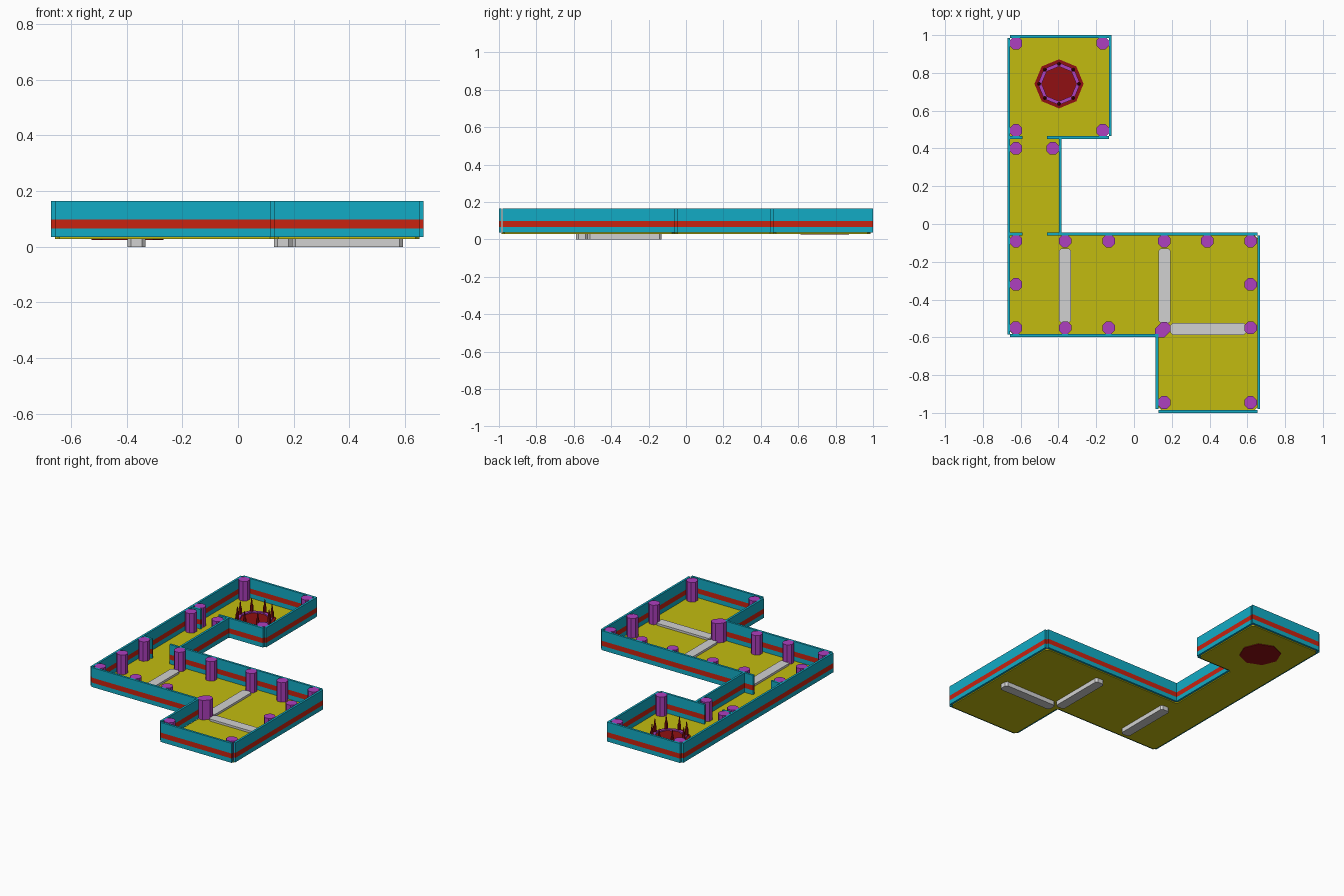
import bpy, bmesh
from math import pi, cos, sin
from mathutils import Vector

cube = bpy.data.objects.get("Cube")
if cube:
    bpy.data.objects.remove(cube)


def material(name, r, g, b):
    m = bpy.data.materials.new(name)
    m.use_nodes = True
    m.diffuse_color = (r, g, b, 1)
    m.node_tree.nodes["Principled BSDF"].inputs["Base Color"].default_value = (r, g, b, 1)
    return m


TEAL = material("teal", 0.006, 0.41, 0.56)
RED = material("stripe red", 0.58, 0.016, 0.005)
YELLOW = material("floor yellow", 0.54, 0.50, 0.005)
GREY = material("light grey", 0.64, 0.64, 0.64)
PURPLE = material("purple", 0.42, 0.05, 0.52)
MAROON = material("dark red", 0.28, 0.005, 0.006)

FLOOR_Z, TOP_Z = 0.036, 0.165


def finish(name, bm, *mats):
    bmesh.ops.recalc_face_normals(bm, faces=bm.faces)
    me = bpy.data.meshes.new(name)
    bm.to_mesh(me)
    bm.free()
    for m in mats:
        me.materials.append(m)
    ob = bpy.data.objects.new(name, me)
    bpy.context.collection.objects.link(ob)
    return ob


def prism(name, pts, z0, z1, mat):
    bm = bmesh.new()
    face = bm.faces.new([bm.verts.new((x, y, z0)) for x, y in pts])
    top = bmesh.ops.extrude_face_region(bm, geom=[face])["geom"]
    bmesh.ops.translate(bm, vec=(0, 0, z1 - z0),
                        verts=[v for v in top if isinstance(v, bmesh.types.BMVert)])
    return finish(name, bm, mat)


def octagon(x, y, r, turn=0.0):
    return [(x + r * cos(turn + i * pi / 4), y + r * sin(turn + i * pi / 4)) for i in range(8)]


def chamfered(pts, c):
    # Cut every corner of an outline by the length c
    out = []
    for i, p in enumerate(pts):
        p = Vector(p)
        for q in (Vector(pts[i - 1]), Vector(pts[(i + 1) % len(pts)])):
            out.append(tuple(p + (q - p).normalized() * c))
    return out


def rect(x0, y0, x1, y1):
    return [(x0, y0), (x1, y0), (x1, y1), (x0, y1)]


def wall(name, x0, y0, x1, y1):
    # Thin wall with a painted stripe around it
    bm = bmesh.new()
    rings = [[bm.verts.new((x, y, z)) for x, y in rect(x0, y0, x1, y1)]
             for z in (FLOOR_Z, 0.065, 0.098, TOP_Z)]
    for k in range(3):
        for i in range(4):
            j = (i + 1) % 4
            f = bm.faces.new((rings[k][i], rings[k][j], rings[k + 1][j], rings[k + 1][i]))
            f.material_index = 1 if k == 1 else 0
    bm.faces.new(rings[0])
    bm.faces.new(rings[3])
    finish(name, bm, TEAL, RED)


# Floor slab
outline = [(-0.657, 0.986), (-0.133, 0.986), (-0.133, 0.465), (-0.397, 0.465),
           (-0.397, -0.06), (0.653, -0.06), (0.653, -0.986), (0.13, -0.986),
           (0.13, -0.583), (-0.657, -0.583)]
prism("floor", chamfered(outline, 0.015), 0.029, FLOOR_Z, YELLOW)

# Walls, with open notches at the corners
T = 0.014
wall("left_long_wall", -0.671, -0.585, -0.657, 0.986)
wall("back_wall", -0.657, 0.986, -0.12, 1.0)
wall("back_room_side_wall", -0.133, 0.465, -0.119, 0.986)
wall("corridor_side_wall", -0.397, -0.046, -0.383, 0.451)
wall("main_side_wall", 0.653, -0.98, 0.667, -0.06)
wall("front_wall", 0.13, -1.0, 0.653, -0.986)
wall("front_room_side_wall", 0.115, -0.98, 0.129, -0.597)
wall("main_front_wall", -0.657, -0.597, 0.129, -0.583)
for label, y, end in (("back_room", 0.451, -0.133), ("main_room", -0.06, 0.653)):
    wall(label + "_door_stub", -0.657, y, -0.59, y + T)
    wall(label + "_door_wall", -0.46, y, end, y + T)

# Octagonal pillars
LEFT, RIGHT, MID = -0.625, 0.617, 0.16
rows = {0.957: (LEFT, -0.166), 0.495: (LEFT, -0.166), 0.4: (LEFT, -0.43),
        -0.09: (LEFT, -0.365, -0.134, MID, 0.388, RIGHT), -0.32: (LEFT, RIGHT),
        -0.55: (LEFT, -0.365, -0.134, RIGHT), -0.945: (MID, RIGHT)}
for y, xs in rows.items():
    for x in xs:
        prism("pillar", octagon(x, y, 0.036, pi / 8), FLOOR_Z, TOP_Z, PURPLE)

# Wide pillar at the inner corner: hull of two octagons
bm = bmesh.new()
for x, y in octagon(MID, -0.553, 0.036, pi / 8) + octagon(0.145, -0.568, 0.036, pi / 8):
    for z in (FLOOR_Z, TOP_Z):
        bm.verts.new((x, y, z))
hull = bmesh.ops.convex_hull(bm, input=bm.verts)
inside = {v for v in hull["geom_interior"] if isinstance(v, bmesh.types.BMVert)}
bmesh.ops.delete(bm, geom=list(inside), context="VERTS")
finish("corner_pillar", bm, PURPLE)

# Sunken divider bars between the pillars
for name, box in (("left_divider", (-0.397, -0.525, -0.333, -0.13)),
                  ("middle_divider", (0.13, -0.525, 0.194, -0.13)),
                  ("front_divider", (0.194, -0.588, 0.592, -0.524))):
    prism(name, chamfered(rect(*box), 0.012), 0.0, 0.05, GREY)

# Round dais with a raised ring and spikes
CX, CY = -0.397, 0.742
prism("dais", octagon(CX, CY, 0.13), 0.025, 0.042, MAROON)
bm = bmesh.new()
loops = [[bm.verts.new((x, y, z)) for x, y in octagon(CX, CY, r)]
         for r, z in ((0.092, 0.042), (0.092, 0.05), (0.112, 0.05), (0.112, 0.042))]
for a, b in zip(loops, loops[1:] + loops[:1]):
    for i in range(8):
        j = (i + 1) % 8
        bm.faces.new((a[i], a[j], b[j], b[i]))
finish("dais_ring", bm, PURPLE)
for x, y in octagon(CX, CY, 0.106):
    prism("spike_base", octagon(x, y, 0.011), 0.042, 0.085, MAROON)
    bpy.ops.mesh.primitive_cone_add(vertices=8, radius1=0.008, radius2=0.002, depth=0.05,
                                    location=(x, y, 0.11))
    spike = bpy.context.object
    spike.name = "spike"
    spike.data.materials.append(MAROON)
